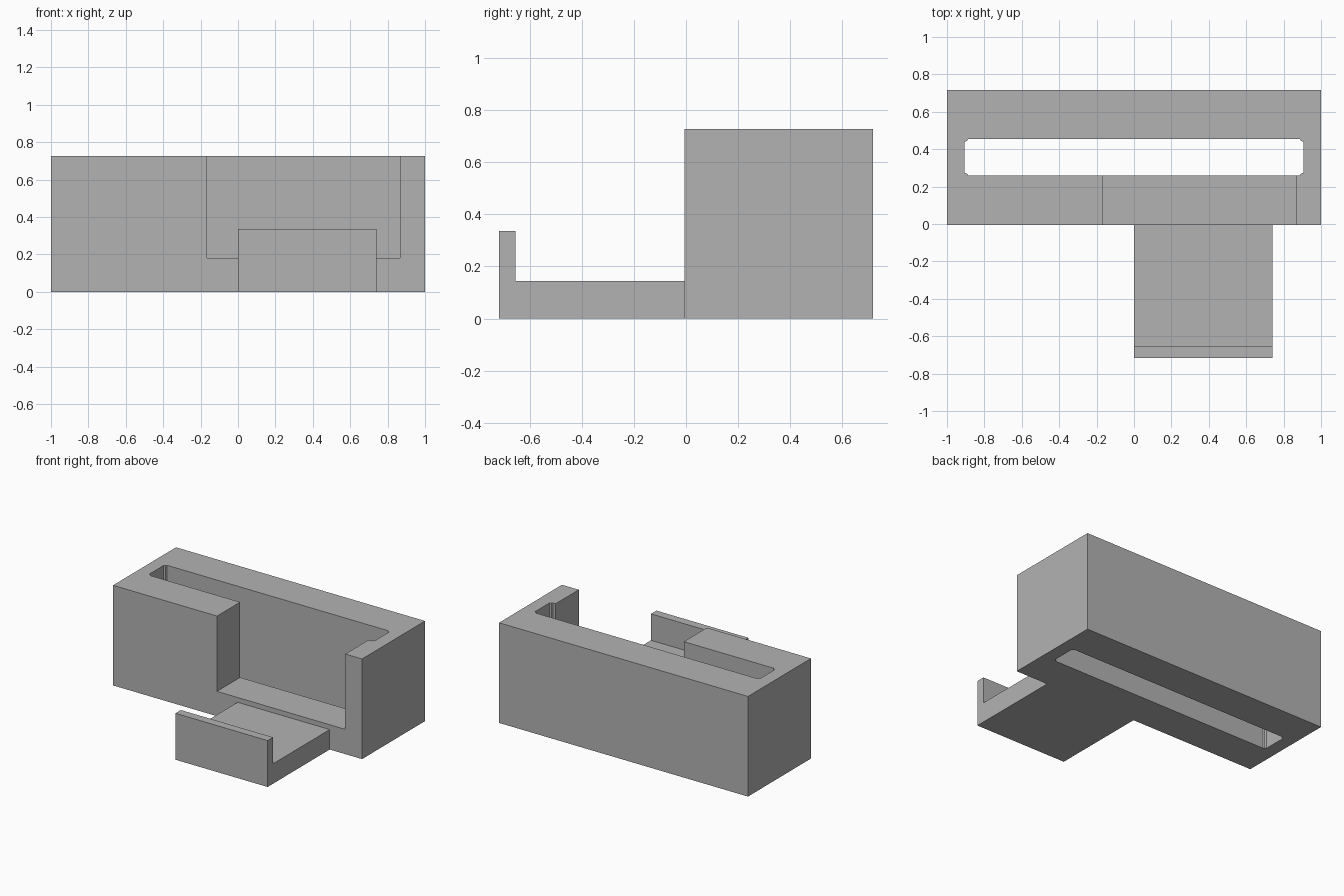
import bpy
import bmesh

cube = bpy.data.objects.get("Cube")
if cube:
    bpy.data.objects.remove(cube, do_unlink=True)

grey = bpy.data.materials.new("plain grey")
grey.use_nodes = True
COLOUR = (0.45, 0.45, 0.45, 1)
grey.diffuse_color = COLOUR
for node in grey.node_tree.nodes:
    if node.type == 'BSDF_PRINCIPLED':
        node.inputs["Base Color"].default_value = COLOUR


def prism(name, outline, axis, start, end):
    """Extrude a closed 2D outline along the x or z axis."""
    bm = bmesh.new()
    place = (lambda a, b: (start, a, b)) if axis == 'x' else (lambda a, b: (a, b, start))
    face = bm.faces.new([bm.verts.new(place(a, b)) for a, b in outline])
    moved = bmesh.ops.extrude_face_region(bm, geom=[face])["geom"]
    shift = (end - start, 0, 0) if axis == 'x' else (0, 0, end - start)
    bmesh.ops.translate(bm, vec=shift,
                        verts=[v for v in moved if isinstance(v, bmesh.types.BMVert)])
    bmesh.ops.recalc_face_normals(bm, faces=bm.faces)
    mesh = bpy.data.meshes.new(name)
    bm.to_mesh(mesh)
    bm.free()
    mesh.materials.append(grey)
    obj = bpy.data.objects.new(name, mesh)
    bpy.context.collection.objects.link(obj)
    return obj


def rectangle(a0, a1, b0, b1):
    return [(a0, b0), (a1, b0), (a1, b1), (a0, b1)]


def cut(target, cutter):
    cutter.hide_render = True
    mod = target.modifiers.new("cut", 'BOOLEAN')
    mod.operation = 'DIFFERENCE'
    mod.solver = 'EXACT'
    mod.object = cutter
    bpy.context.view_layer.objects.active = target
    bpy.ops.object.modifier_apply(modifier=mod.name)
    bpy.data.objects.remove(cutter, do_unlink=True)


FRONT, BACK, HEIGHT = -0.005, 0.717, 0.727

# Main block
body = prism("body", rectangle(-1, 1, FRONT, BACK), 'z', 0, HEIGHT)

# Through slot with small stepped corners, mirrored from one quarter
half_x, half_y, mid_y = 0.905, 0.097, 0.357
quarter = [(half_x, half_y - 0.014), (half_x - 0.013, half_y - 0.009),
           (half_x - 0.018, half_y)]
outline = []
for sx, sy in ((1, 1), (-1, 1), (-1, -1), (1, -1)):
    corner = quarter if sx * sy > 0 else quarter[::-1]
    outline += [(sx * x, mid_y + sy * y) for x, y in corner]
cut(body, prism("slot_cutter", outline, 'z', -0.1, HEIGHT + 0.1))

# Opening in the front wall
cut(body, prism("opening_cutter", rectangle(-0.165, 0.865, -0.1, mid_y), 'z', 0.18, HEIGHT + 0.1))

# Front shelf with upturned lip
prism("shelf_with_lip",
      [(FRONT, 0), (FRONT, 0.145), (-0.655, 0.145), (-0.655, 0.337),
       (-BACK, 0.337), (-BACK, 0)], 'x', 0, 0.74)
